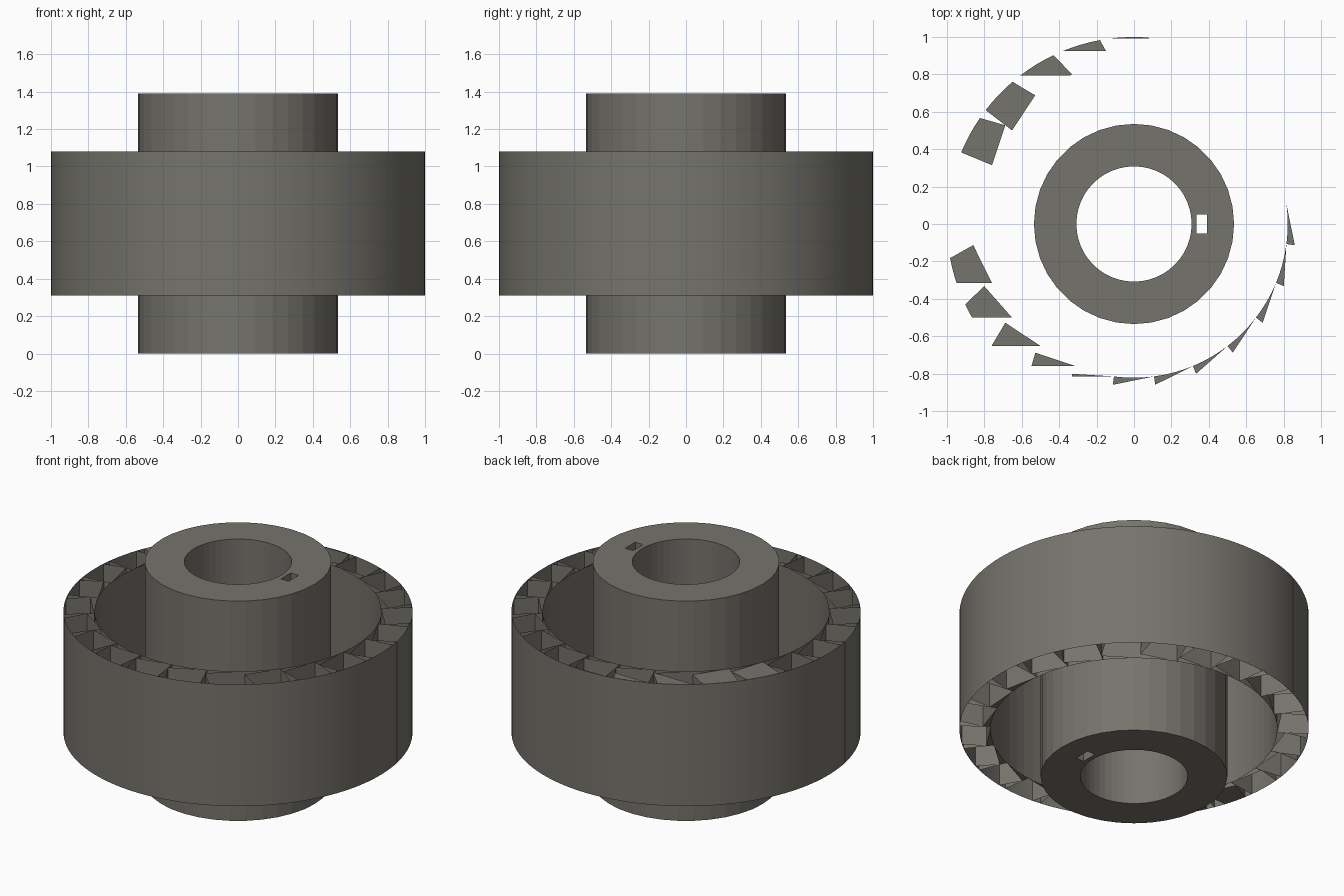
import bpy, bmesh
from math import sin, cos, radians, pi

cube = bpy.data.objects.get("Cube")
if cube:
    bpy.data.objects.remove(cube, do_unlink=True)

# Material
steel = bpy.data.materials.new("dark_warm_steel")
steel.use_nodes = True
COLOUR = (0.18, 0.173, 0.15, 1)
steel.diffuse_color = COLOUR
steel.node_tree.nodes["Principled BSDF"].inputs["Base Color"].default_value = COLOUR

# Main sizes
LOW, HIGH = 0.31, 1.08
INNER, TIP, OUTER = 0.822, 0.867, 1.0
CELLS, STEP, FIRST, LEAN = 24, 15, -7.5, 3


def polar(r, deg):
    return (r * cos(radians(deg)), r * sin(radians(deg)))


def arc(r, start, end, n):
    return [polar(r, start + (end - start) * i / n) for i in range(n + 1)]


def wall(bm, path):
    """Upright sheet along a plan path."""
    low = [bm.verts.new((x, y, LOW)) for x, y in path]
    high = [bm.verts.new((x, y, HIGH)) for x, y in path]
    for i in range(len(path) - 1):
        bm.faces.new((low[i], low[i + 1], high[i + 1], high[i]))


def plate(bm, path, z, cut_y=None):
    """Flat sheet, keeping only the part behind cut_y."""
    part = bmesh.new()
    part.faces.new([part.verts.new((x, y, z)) for x, y in path])
    if cut_y is not None:
        bmesh.ops.bisect_plane(part, geom=part.verts[:] + part.edges[:] + part.faces[:],
                               plane_co=(0, cut_y, 0), plane_no=(0, 1, 0), clear_inner=True)
    for f in part.faces:
        if (f.normal.z < 0) == (z == HIGH):
            f.normal_flip()
        bm.faces.new([bm.verts.new(v.co) for v in f.verts])
    part.free()


def finish(name, bm, smooth=False):
    bmesh.ops.remove_doubles(bm, verts=bm.verts, dist=0.0005)
    mesh = bpy.data.meshes.new(name)
    bm.to_mesh(mesh)
    bm.free()
    mesh.materials.append(steel)
    obj = bpy.data.objects.new(name, mesh)
    bpy.context.collection.objects.link(obj)
    if smooth:
        bpy.ops.object.select_all(action='DESELECT')
        obj.select_set(True)
        bpy.context.view_layer.objects.active = obj
        bpy.ops.object.shade_smooth_by_angle(angle=radians(20))
    return obj


# Outer and inner shells of the ring
bm = bmesh.new()
wall(bm, arc(OUTER, 0, 360, 144))
finish("outer_shell", bm, True)
bm = bmesh.new()
wall(bm, arc(INNER, 360, 0, 72))
finish("inner_shell", bm)

# Ratchet teeth, leaning vanes and radial vanes
teeth, vanes, covers = bmesh.new(), bmesh.new(), bmesh.new()
for k in range(CELLS):
    a = FIRST + STEP * k
    b = a + STEP
    wall(teeth, [polar(TIP, a), polar(INNER, b)])
    wall(vanes, [polar(TIP, a), polar(OUTER, a + LEAN)])
    wall(vanes, [polar(OUTER, a), polar(INNER, a)])

    # Partial covers of the chambers, upper at the back, lower at the side
    chamber = [polar(TIP, a)] + arc(OUTER, a + LEAN, b, 4) + [polar(INNER, b)]
    if 80 < a < 120:
        plate(covers, chamber, HIGH, polar(OUTER, b)[1])
    elif 120 < a < 150:
        plate(covers, chamber, HIGH)
    elif 180 < a < 250:
        plate(covers, chamber, LOW, polar(INNER, b)[1])
    elif a > 250 or a < 0:
        plate(covers, [polar(TIP, a)] + arc(INNER, b, a, 4), LOW)
finish("ratchet_teeth", teeth)
finish("ring_vanes", vanes)
finish("chamber_covers", covers)

# Hub: extruded profile with a bore and a key slot
HUB_HEIGHT = 1.39
curve = bpy.data.curves.new("hub_profile", 'CURVE')
curve.dimensions = '2D'
curve.fill_mode = 'BOTH'
curve.extrude = HUB_HEIGHT / 2
slot = [(0.335, -0.05), (0.39, -0.05), (0.39, 0.05), (0.335, 0.05)]
for outline in (arc(0.535, 0, 360, 36)[:-1], arc(0.308, 0, 360, 48)[:-1], slot):
    spline = curve.splines.new('POLY')
    spline.points.add(len(outline) - 1)
    for point, (x, y) in zip(spline.points, outline):
        point.co = (x, y, 0, 1)
    spline.use_cyclic_u = True
helper = bpy.data.objects.new("hub_profile", curve)
bpy.context.collection.objects.link(helper)
bpy.context.view_layer.update()
source = helper.evaluated_get(bpy.context.evaluated_depsgraph_get())
bm = bmesh.new()
bm.from_mesh(source.to_mesh())
source.to_mesh_clear()
bpy.data.objects.remove(helper, do_unlink=True)
bmesh.ops.translate(bm, verts=bm.verts, vec=(0, 0, HUB_HEIGHT / 2))
bmesh.ops.remove_doubles(bm, verts=bm.verts, dist=0.0005)
bmesh.ops.recalc_face_normals(bm, faces=bm.faces)
for f in bm.faces:
    f.smooth = False
finish("hub", bm)
